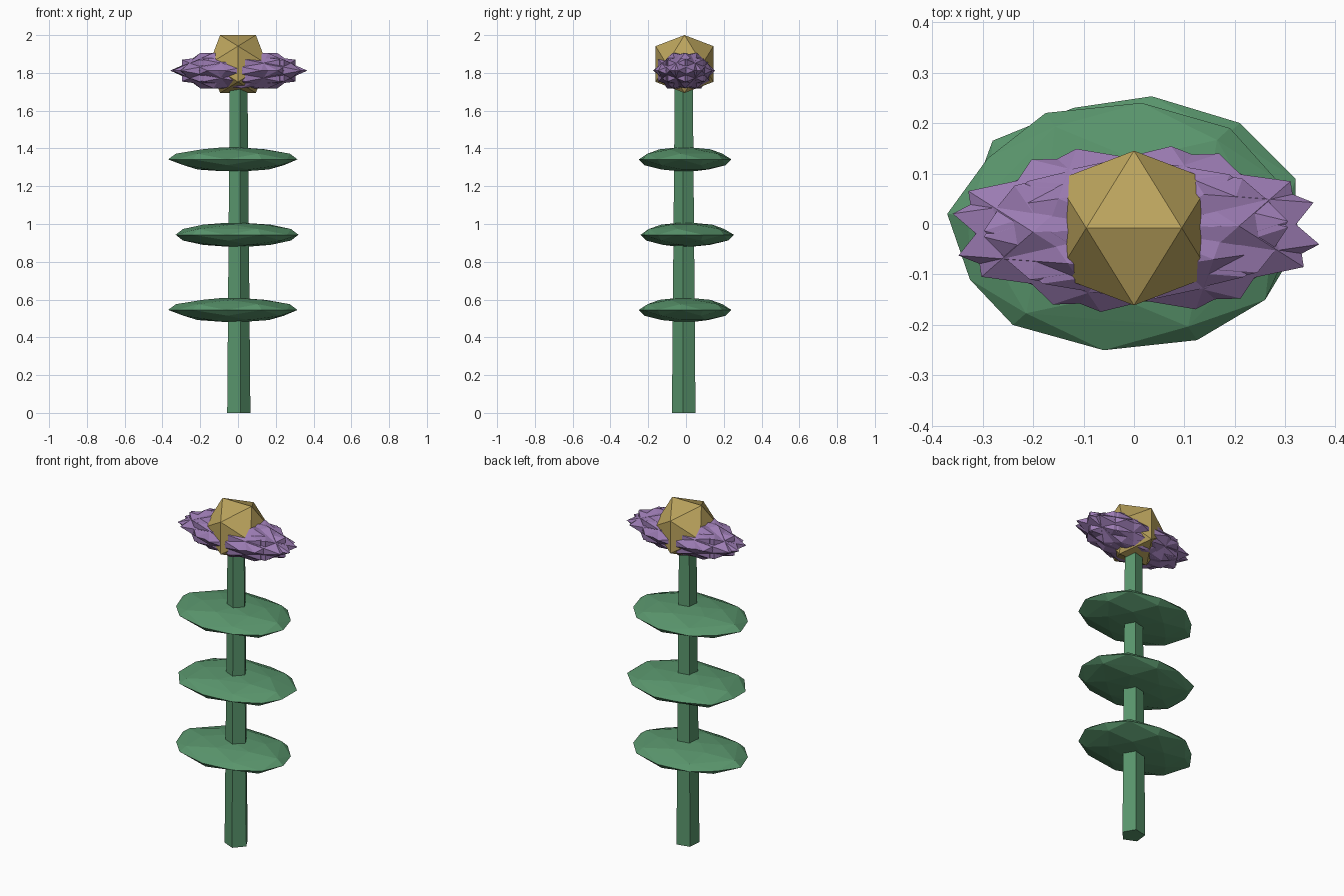
import bpy, bmesh, math

if "Cube" in bpy.data.objects:
    bpy.data.objects.remove(bpy.data.objects["Cube"])

AXIS_Y = -0.01          # the stem axis sits slightly forward of the bounding-box centre
T = (1 + math.sqrt(5)) / 2


def material(name, rgb):
    m = bpy.data.materials.new(name)
    m.diffuse_color = (*rgb, 1)
    m.use_nodes = True
    m.node_tree.nodes["Principled BSDF"].inputs["Base Color"].default_value = m.diffuse_color
    return m


green = material("leaf_green", (0.10, 0.30, 0.15))
purple = material("petal_purple", (0.33, 0.20, 0.45))
gold = material("centre_gold", (0.50, 0.37, 0.11))


def hull_object(name, clusters, mat):
    """One flat-shaded object made of a convex solid per point cluster."""
    bm = bmesh.new()
    for pts in clusters:
        verts = [bm.verts.new(p) for p in pts]
        res = bmesh.ops.convex_hull(bm, input=verts)
        inside = [v for v in res["geom_interior"] if isinstance(v, bmesh.types.BMVert)]
        bmesh.ops.delete(bm, geom=inside, context='VERTS')
    bmesh.ops.recalc_face_normals(bm, faces=bm.faces)
    mesh = bpy.data.meshes.new(name)
    bm.to_mesh(mesh)
    bm.free()
    mesh.materials.append(mat)
    ob = bpy.data.objects.new(name, mesh)
    bpy.context.collection.objects.link(ob)
    return ob


def icosahedron(center, size, spin=0.0):
    """Icosahedron with an edge on top, spun about z and then stretched."""
    k = 1 / math.sqrt(1 + T * T)
    base = []
    for a in (-k, k):
        for b in (-T * k, T * k):
            base += [(a, 0, b), (0, b, a), (b, a, 0)]
    c, s = math.cos(spin), math.sin(spin)
    return [(center[0] + size[0] * (x * c - y * s),
             center[1] + size[1] * (x * s + y * c),
             center[2] + size[2] * z) for x, y, z in base]


# Stem: tapered five-sided post
stem = []
for z, r in ((0, 0.066), (1.8, 0.05)):
    for i in range(5):
        a = math.radians(-78 + 72 * i)
        stem.append((r * math.cos(a), AXIS_Y + r * math.sin(a), z))
hull_object("stem", [stem], green)

# Leaves: faceted lens shapes grown from an outline
outline_a = [(-.37, .02), (-.325, -.11), (-.24, -.2), (-.06, -.25), (.125, -.23), (.26, -.15),
             (.315, -.03), (.28, .09), (.19, .19), (.015, .24), (-.175, .22), (-.29, .13)]
outline_b = [(-.33, .03), (-.28, .165), (-.12, .23), (.035, .253), (.21, .2), (.32, .09),
             (.32, -.05), (.26, -.15), (.12, -.225), (-.06, -.24), (-.24, -.2), (-.33, -.08)]


def leaf(name, outline, z):
    cx = sum(p[0] for p in outline) / len(outline)
    cy = sum(p[1] for p in outline) / len(outline)
    pts = [(x, y, z) for x, y in outline]
    for u, step, start in ((0.88, 2, 0), (0.55, 2, 1), (0.2, 4, 0)):
        h = 0.064 * math.sqrt(1 - u * u)
        for side in (1, -1):
            first = start if side > 0 else start + 1
            for i in range(first, first + 12, step):
                x, y = outline[i % 12]
                pts.append((cx + (x - cx) * u, cy + (y - cy) * u, z + side * h))
    hull_object(name, [pts], green)


leaf("lower_leaf", outline_a, 0.545)
leaf("middle_leaf", outline_b, 0.943)
leaf("upper_leaf", outline_a, 1.342)

# Petals: overlapping stretched solids spun about the stem
petals = []
for i in range(8):
    a = math.tau * i / 8
    petals.append(icosahedron((0.018 * math.cos(a) + 0.004, AXIS_Y + 0.006 * math.sin(a), 1.812),
                              (0.355, 0.162, 0.11), a + 0.07))
hull_object("petals", petals, purple)

# Flower centre
hull_object("flower_centre", [icosahedron((0, AXIS_Y + 0.002, 1.847), (0.18, 0.18, 0.18))], gold)
